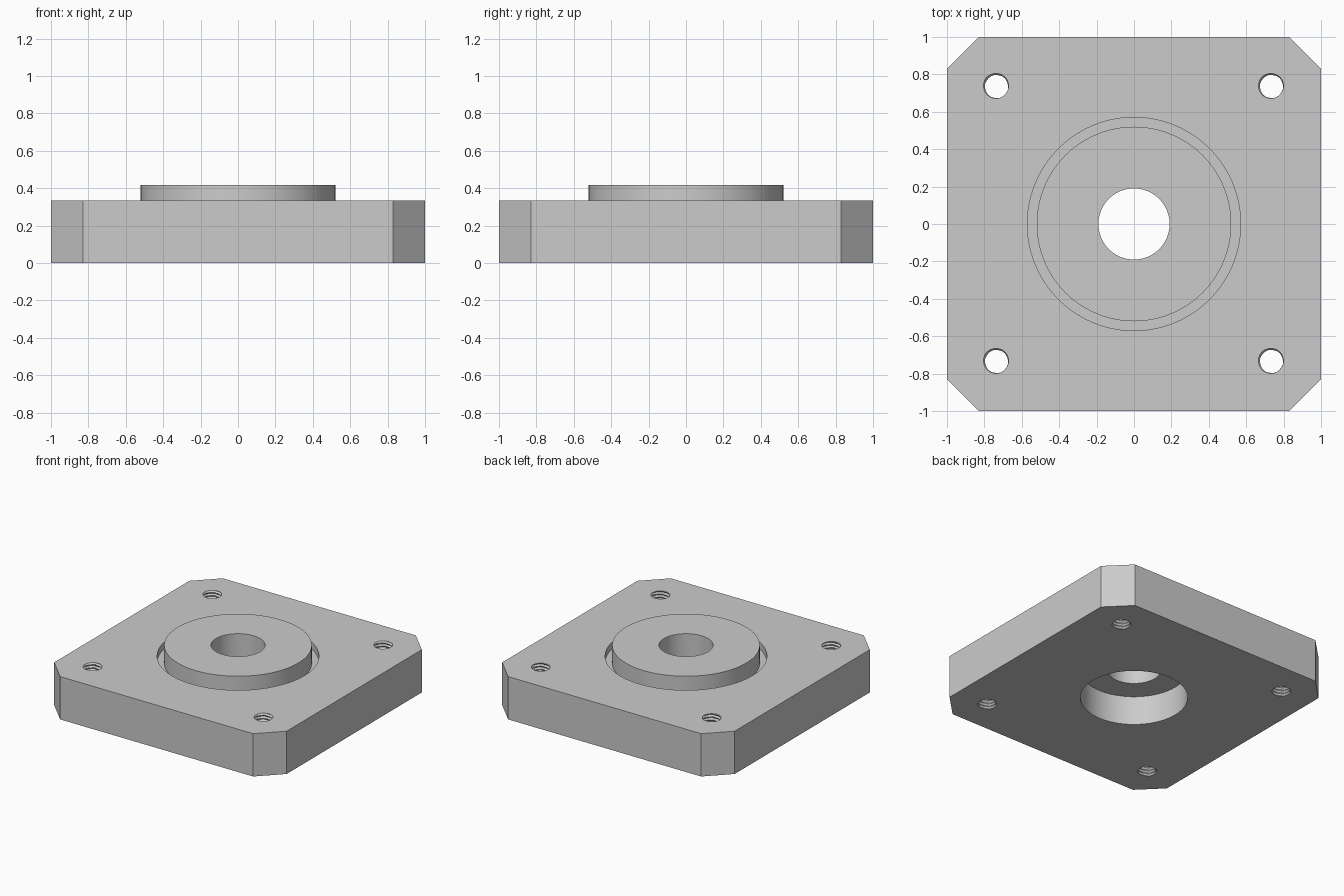
import bpy, bmesh, math

TOP, BOSS_TOP, GROOVE = 0.333, 0.418, 0.28
cube = bpy.data.objects.get("Cube")
if cube:
    bpy.data.objects.remove(cube, do_unlink=True)

metal = bpy.data.materials.new("plain_grey")
metal.use_nodes = True
grey = (0.6, 0.6, 0.6, 1)
metal.diffuse_color = grey
metal.node_tree.nodes["Principled BSDF"].inputs["Base Color"].default_value = grey


def stack(name, rings):
    """Closed solid skinned through a list of point rings."""
    bm = bmesh.new()
    loops = [[bm.verts.new(p) for p in ring] for ring in rings]
    n = len(loops[0])
    for low, high in zip(loops, loops[1:]):
        for i in range(n):
            j = (i + 1) % n
            bm.faces.new((low[i], low[j], high[j], high[i]))
    bm.faces.new(loops[0][::-1])
    bm.faces.new(loops[-1])
    mesh = bpy.data.meshes.new(name)
    bm.to_mesh(mesh)
    bm.free()
    mesh.materials.append(metal)
    obj = bpy.data.objects.new(name, mesh)
    bpy.context.collection.objects.link(obj)
    return obj


def circle(r, z, n=96):
    return [(r * math.cos(math.tau * i / n), r * math.sin(math.tau * i / n), z)
            for i in range(n)]


def cylinder(name, r, z0, z1):
    return stack(name, [circle(r, z0), circle(r, z1)])


def thread(name, x, y, minor=0.061, major=0.073, pitch=0.024, n=24):
    """Tapped hole cutter: radius follows a right-handed triangle wave."""
    rings = []
    step = pitch / 6
    for k in range(-3, int(TOP / step) + 5):
        z = k * step + 0.0013
        ring = []
        for i in range(n):
            phase = ((z - TOP) / pitch - i / n + 0.875) % 1
            r = minor + (major - minor) * (1 - abs(2 * phase - 1))
            a = math.tau * i / n
            ring.append((x + r * math.cos(a), y + r * math.sin(a), z))
        rings.append(ring)
    return stack(name, rings)


def combine(target, tool, operation):
    mod = target.modifiers.new(operation.lower(), "BOOLEAN")
    mod.operation, mod.solver, mod.object = operation, "EXACT", tool
    bpy.context.view_layer.objects.active = target
    bpy.ops.object.modifier_apply(modifier=mod.name)
    bpy.data.objects.remove(tool, do_unlink=True)


# Square plate with clipped corners
c = 0.83
outline = [(1, -c), (1, c), (c, 1), (-c, 1), (-1, c), (-1, -c), (-c, -1), (c, -1)]
plate = stack("mounting_plate", [[(x, y, z) for x, y in outline] for z in (0, TOP)])

# Ring groove around the raised centre boss
combine(plate, cylinder("groove_cutter", 0.57, GROOVE, 0.6), "DIFFERENCE")
combine(plate, cylinder("centre_boss", 0.52, 0.25, BOSS_TOP), "UNION")

# Through bore and wider pocket from below
combine(plate, cylinder("bore_cutter", 0.19, -0.1, 0.6), "DIFFERENCE")
combine(plate, cylinder("pocket_cutter", 0.378, -0.1, 0.225), "DIFFERENCE")

# Four tapped corner holes
for sx in (-1, 1):
    for sy in (-1, 1):
        combine(plate, thread("thread_cutter", sx * 0.735, sy * 0.735), "DIFFERENCE")

bpy.ops.object.select_all(action="DESELECT")
plate.select_set(True)
bpy.context.view_layer.objects.active = plate
bpy.ops.object.shade_smooth_by_angle(angle=math.radians(30))
